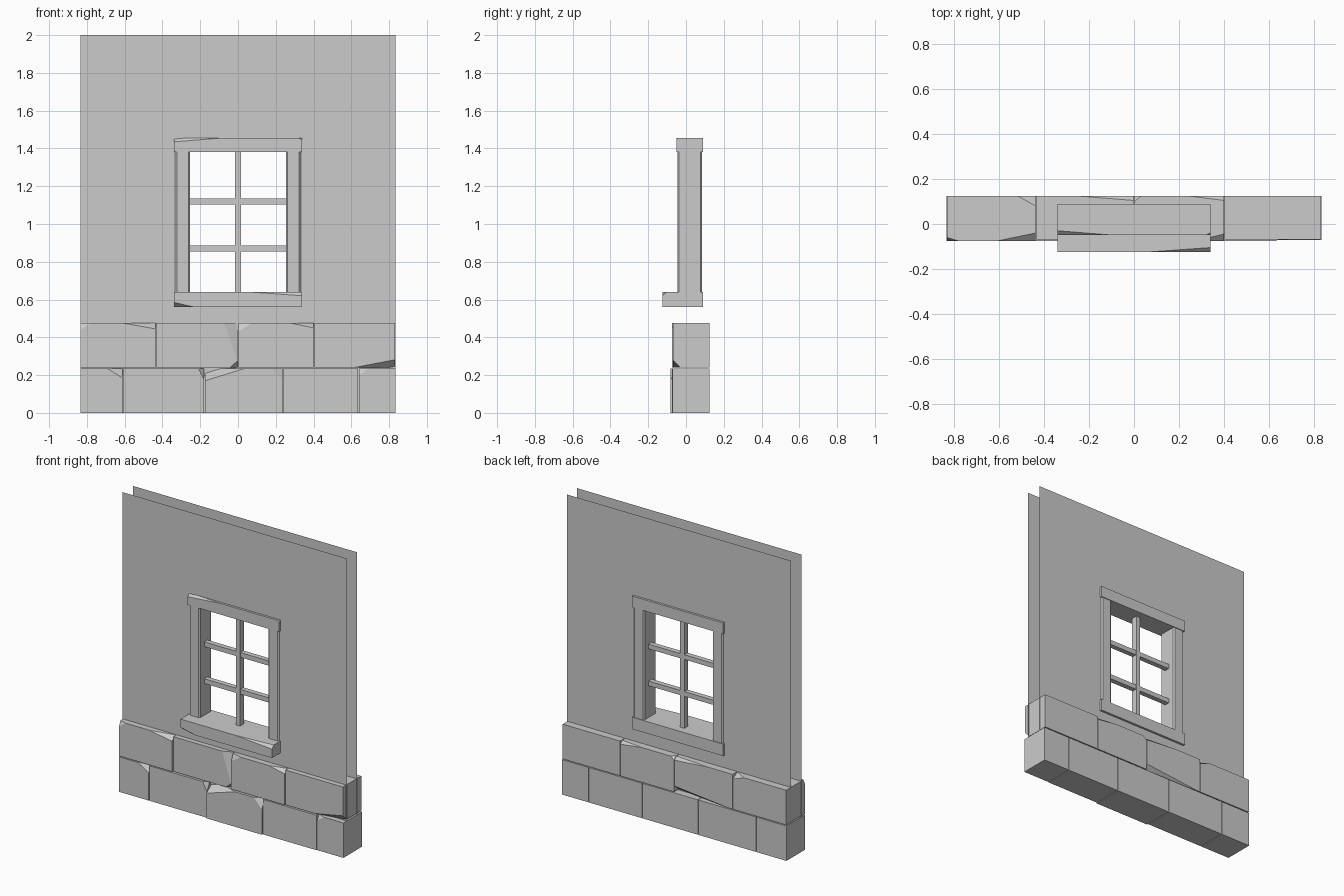
import bpy, bmesh
from mathutils import Vector

cube = bpy.data.objects.get("Cube")
if cube:
    bpy.data.objects.remove(cube, do_unlink=True)

stone = bpy.data.materials.new("plain grey")
stone.use_nodes = True
GREY = (0.6, 0.6, 0.6, 1)
stone.diffuse_color = GREY
stone.node_tree.nodes["Principled BSDF"].inputs["Base Color"].default_value = GREY


def finish(name, bm):
    mesh = bpy.data.meshes.new(name)
    bm.to_mesh(mesh)
    bm.free()
    mesh.materials.append(stone)
    obj = bpy.data.objects.new(name, mesh)
    bpy.context.collection.objects.link(obj)
    return obj


def block(name, xs, ys, zs, chips=(), bevel=0):
    """Box with chipped corners; each chip is (corner signs, lengths along x, y, z)."""
    bm = bmesh.new()
    bmesh.ops.create_cube(bm, size=1)
    for v in bm.verts:
        v.co = [r[0] if c < 0 else r[1] for c, r in zip(v.co, (xs, ys, zs))]
    if bevel:
        upright = [e for e in bm.edges
                   if abs(e.verts[0].co.z - e.verts[1].co.z) > 0.1]
        bmesh.ops.bevel(bm, geom=upright, offset=bevel, segments=1, affect='EDGES')
    for signs, size in chips:
        s = [1 if c == "+" else -1 for c in signs]
        corner = Vector([r[c > 0] for c, r in zip(s, (xs, ys, zs))])
        normal = Vector([c / d for c, d in zip(s, size)])
        point = corner - Vector((s[0] * size[0], 0, 0))
        cut = bmesh.ops.bisect_plane(bm, geom=bm.verts[:] + bm.edges[:] + bm.faces[:],
                                     plane_co=point, plane_no=normal, clear_outer=True)
        rim = [e for e in cut["geom_cut"] if isinstance(e, bmesh.types.BMEdge)]
        bmesh.ops.edgeloop_fill(bm, edges=rim)
    bmesh.ops.recalc_face_normals(bm, faces=bm.faces)
    return finish(name, bm)


def sheet(name, y, facing):
    """Thin wall face with a window opening."""
    bm = bmesh.new()
    xs, zs = (-0.835, -0.29, 0.29, 0.835), (0, 0.6, 1.42, 2)
    grid = [[bm.verts.new((x, y, z)) for z in zs] for x in xs]
    for i in range(3):
        for j in range(3):
            if (i, j) != (1, 1):
                quad = [grid[i][j], grid[i + 1][j], grid[i + 1][j + 1], grid[i][j + 1]]
                bm.faces.new(quad if facing < 0 else quad[::-1])
    finish(name, bm)


# Wall faces
sheet("wall_front", -0.035, -1)
sheet("wall_back", 0.075, 1)

# Window frame
block("window_sill", (-0.34, 0.34), (-0.125, 0.09), (0.56, 0.64),
      [("---", (0.11, 0.03, 0.025)), ("+-+", (0.28, 0.02, 0.02))])
block("window_lintel", (-0.34, 0.34), (-0.05, 0.09), (1.38, 1.455),
      [("--+", (0.25, 0.02, 0.02)), ("+-+", (0.02, 0.01, 0.01))])
for side, x in (("right", -0.293), ("left", 0.293)):
    block(side + "_jamb", (x - 0.04, x + 0.04), (-0.045, 0.085), (0.63, 1.39), bevel=0.009)

# Glazing bars
block("upright_bar", (-0.015, 0.015), (0, 0.04), (0.63, 1.39))
for name, z in (("lower", 0.87), ("upper", 1.118)):
    block(name + "_cross_bar", (-0.256, 0.256), (0.003, 0.037), (z - 0.016, z + 0.016))

# Stone courses: (left end, right end, front y, chips)
top_course = [
    (-0.833, -0.438, -0.075, [("+-+", (0.17, 0.035, 0.03)), ("--+", (0.05, 0.015, 0.035)),
                              ("+++", (0.08, 0.045, 0.03))]),
    (-0.434, -0.002, -0.068, [("+-+", (0.07, 0.03, 0.21)), ("+--", (0.04, 0.03, 0.035)),
                              ("++-", (0.4, 0.05, 0.04)), ("+++", (0.25, 0.02, 0.02))]),
    (0.002, 0.4, -0.075, [("--+", (0.07, 0.02, 0.045)), ("+-+", (0.12, 0.03, 0.025)),
                          ("+++", (0.16, 0.02, 0.02)), ("-++", (0.03, 0.025, 0.02))]),
    (0.404, 0.83, -0.07, [("+--", (0.21, 0.04, 0.04))]),
]
bottom_course = [
    (-0.835, -0.612, -0.075, [("+-+", (0.08, 0.03, 0.05))]),
    (-0.608, -0.179, -0.075, [("+-+", (0.03, 0.03, 0.06))]),
    (-0.175, 0.235, -0.083, [("--+", (0.21, 0.08, 0.065)), ("+-+", (0.06, 0.03, 0.065))]),
    (0.239, 0.636, -0.075, []),
    (0.64, 0.835, -0.072, [("--+", (0.05, 0.02, 0.035))]),
]
for course, zs, bricks in (("top", (0.241, 0.475), top_course),
                           ("bottom", (0, 0.235), bottom_course)):
    for i, (x0, x1, y, chips) in enumerate(bricks):
        block(f"{course}_stone_{i + 1}", (x0, x1), (y, 0.125), zs, chips)
